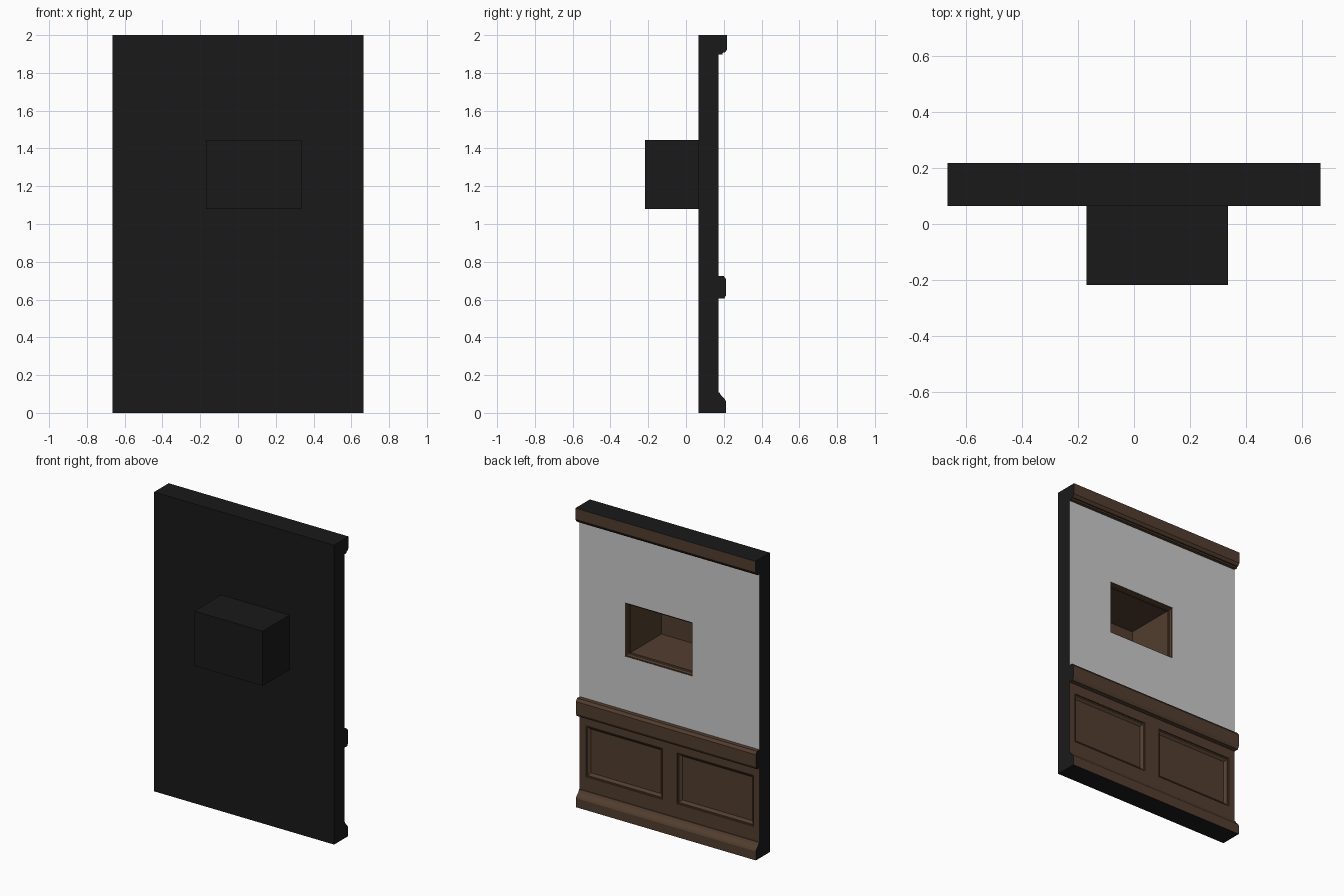
import bpy, bmesh
from mathutils import Vector

if "Cube" in bpy.data.objects:
    bpy.data.objects.remove(bpy.data.objects["Cube"])


def material(name, rgb):
    m = bpy.data.materials.new(name)
    m.diffuse_color = (*rgb, 1)
    m.use_nodes = True
    m.node_tree.nodes["Principled BSDF"].inputs["Base Color"].default_value = m.diffuse_color
    return m


BLACK = material("dark_backing", (0.01, 0.01, 0.01))
WOOD = material("dark_wood", (0.085, 0.048, 0.028))
PLASTER = material("plaster", (0.6, 0.6, 0.6))
HALF, BACK, FACE = 0.665, 0.065, 0.172


def finish(bm, name, mats):
    bmesh.ops.recalc_face_normals(bm, faces=bm.faces)
    me = bpy.data.meshes.new(name)
    bm.to_mesh(me)
    bm.free()
    for m in mats:
        me.materials.append(m)
    ob = bpy.data.objects.new(name, me)
    bpy.context.collection.objects.link(ob)
    return ob


def box_bm(lo, hi):
    bm = bmesh.new()
    bmesh.ops.create_cube(bm, size=1)
    lo, hi = Vector(lo), Vector(hi)
    for v in bm.verts:
        v.co = (lo + hi) / 2 + v.co * (hi - lo)
    return bm


def boolean(target, tool, op):
    mod = target.modifiers.new(op, 'BOOLEAN')
    mod.operation, mod.object, mod.solver = op, tool, 'EXACT'
    mod.material_mode = 'TRANSFER'
    bpy.context.view_layer.objects.active = target
    bpy.ops.object.modifier_apply(modifier=mod.name)
    bpy.data.objects.remove(tool)


def rect_loops(bm, rect, steps, close):
    """Rectangular loops given as (inset, y), bridged in order."""
    x0, x1, z0, z1 = rect
    rings = []
    for i, y in steps:
        pts = ((x0+i, z0+i), (x1-i, z0+i), (x1-i, z1-i), (x0+i, z1-i))
        rings.append([bm.verts.new((x, y, z)) for x, z in pts])
    pairs = list(zip(rings, rings[1:]))
    if close == 'ring':
        pairs.append((rings[-1], rings[0]))
    else:
        bm.faces.new(rings[0])
        bm.faces.new(rings[-1])
    for a, b in pairs:
        for k in range(4):
            j = (k + 1) % 4
            bm.faces.new((a[k], a[j], b[j], b[k]))


# Wall slab: plaster above the chair rail, wood below, dark elsewhere
bm = box_bm((-HALF, BACK, 0), (HALF, FACE, 2))
bmesh.ops.bisect_plane(bm, geom=bm.verts[:] + bm.edges[:] + bm.faces[:],
                       plane_co=(0, 0, 0.665), plane_no=(0, 0, 1))
for f in bm.faces:
    c = f.calc_center_median()
    if c.y > FACE - 0.001:
        f.material_index = 2 if c.z > 0.665 else 1
wall = finish(bm, "wall", (BLACK, WOOD, PLASTER))

# Niche housing behind the wall, then its wood-lined cavity
boolean(wall, finish(box_bm((-0.17, -0.218, 1.08), (0.335, 0.1, 1.445)),
                     "niche_housing", [BLACK]), 'UNION')
niche = (-0.167, 0.332, 1.083, 1.442)
boolean(wall, finish(box_bm((niche[0], -0.215, niche[2]), (niche[1], 0.3, niche[3])),
                     "niche_cavity", [WOOD]), 'DIFFERENCE')

# Two recessed wainscot panels with bevelled borders
for x0, x1 in ((-0.62, -0.055), (0.055, 0.62)):
    bm = bmesh.new()
    rect_loops(bm, (x0, x1, 0.2, 0.54),
               ((0, 0.25), (0, FACE - 0.008), (0.008, FACE - 0.008),
                (0.024, FACE - 0.022)), 'solid')
    boolean(wall, finish(bm, "panel_recess", [WOOD]), 'DIFFERENCE')

# Stepped moulding just inside the niche opening
bm = bmesh.new()
rect_loops(bm, niche, ((0, 0.168), (0.006, 0.168), (0.012, 0.155),
                       (0.018, 0.152), (0.018, 0.138), (0, 0.138)), 'ring')
finish(bm, "niche_frame", [WOOD])

# Horizontal mouldings: (y, z) profiles run along the wall
PROFILES = {
    "cornice": ((FACE - 0.004, 2), (0.218, 2), (0.218, 1.925), (0.205, 1.907),
                (0.195, 1.907), (0.193, 1.898), (FACE - 0.004, 1.898)),
    "chair_rail": ((FACE - 0.004, 0.724), (0.2, 0.724), (0.213, 0.706),
                   (0.213, 0.625), (0.203, 0.606), (FACE - 0.004, 0.606)),
    "baseboard": ((FACE - 0.004, 0), (0.212, 0), (0.212, 0.06), (0.205, 0.073),
                  (0.186, 0.092), (0.178, 0.107), (FACE - 0.004, 0.107)),
}
for name, prof in PROFILES.items():
    bm = bmesh.new()
    f = bm.faces.new([bm.verts.new((-HALF, y, z)) for y, z in prof])
    ext = bmesh.ops.extrude_face_region(bm, geom=[f], use_keep_orig=True)
    bmesh.ops.translate(bm, vec=(2 * HALF, 0, 0),
                        verts=[g for g in ext['geom'] if isinstance(g, bmesh.types.BMVert)])
    # Dark cut ends, plus the top and bottom of the wall
    for f in bm.faces:
        c = f.calc_center_median()
        if abs(c.x) > HALF - 0.01 or c.z > 1.999 or c.z < 0.001:
            f.material_index = 1
    finish(bm, name, (WOOD, BLACK))
